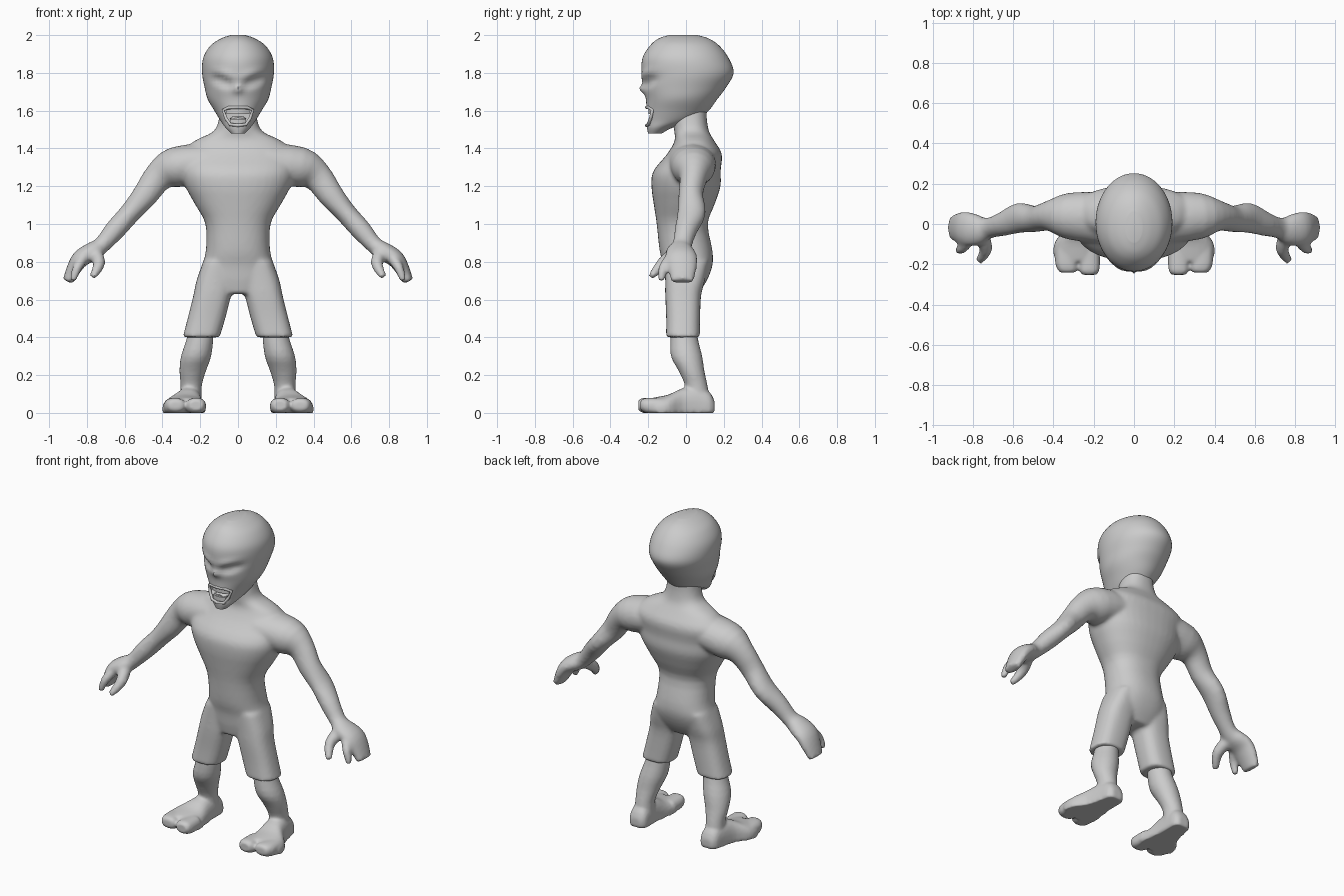
import bpy, bmesh, math
from mathutils import Vector

if "Cube" in bpy.data.objects:
    bpy.data.objects.remove(bpy.data.objects["Cube"])

skin = bpy.data.materials.new("grey_skin")
skin.diffuse_color = (0.6, 0.6, 0.6, 1)
skin.use_nodes = True
skin.node_tree.nodes["Principled BSDF"].inputs["Base Color"].default_value = skin.diffuse_color


def resample(st, k):
    """Smooth spline through the stations, k steps per span."""
    st = [tuple(s) for s in st]
    ext = [st[0]] + st + [st[-1]]
    out = []
    for a, b, c, d in zip(ext, ext[1:], ext[2:], ext[3:]):
        for i in range(k):
            t = i / k
            out.append([0.5 * (2 * q + (r - p) * t + (2 * p - 5 * q + 4 * r - s) * t * t
                               + (3 * q - p - 3 * r + s) * t ** 3)
                        for p, q, r, s in zip(a, b, c, d)])
    return out + [list(st[-1])]


def tube(bm, stations, ref, tangent=None, n=24, p=2.0, k=3):
    """Loft of superellipse sections; a station is x, y, z, side radius, ref radius."""
    st = resample(stations, k)
    pts = [Vector(s[:3]) for s in st]
    rings = []
    for i, s in enumerate(st):
        t = Vector(tangent) if tangent else pts[min(i + 1, len(pts) - 1)] - pts[max(i - 1, 0)]
        side = Vector(ref).cross(t).normalized()
        up = t.normalized().cross(side)
        ring = []
        for j in range(n):
            a = 2 * math.pi * j / n
            c, d = math.cos(a), math.sin(a)
            co = pts[i] + side * s[3] * math.copysign(abs(c) ** (2 / p), c) \
                + up * s[4] * math.copysign(abs(d) ** (2 / p), d)
            co.z = max(co.z, 0)
            ring.append(bm.verts.new(co))
        rings.append(ring)
    for a, b in zip(rings, rings[1:]):
        for j in range(n):
            bm.faces.new((a[j], a[(j + 1) % n], b[(j + 1) % n], b[j]))
    bm.faces.new(rings[0][::-1])
    bm.faces.new(rings[-1])


def flip(stations, s):
    return [(s * q[0],) + tuple(q[1:]) for q in stations]


def finish(bm, name, angle=50):
    bmesh.ops.recalc_face_normals(bm, faces=bm.faces)
    me = bpy.data.meshes.new(name)
    bm.to_mesh(me)
    bm.free()
    me.materials.append(skin)
    me.polygons.foreach_set("use_smooth", [True] * len(me.polygons))
    me.set_sharp_from_angle(angle=math.radians(angle))
    ob = bpy.data.objects.new(name, me)
    bpy.context.collection.objects.link(ob)
    return ob


def fuse(ob, voxel, smooth):
    """Blend overlapping volumes into one skin."""
    m = ob.modifiers.new("fuse", 'REMESH')
    m.mode, m.voxel_size, m.use_smooth_shade = 'VOXEL', voxel, True
    m = ob.modifiers.new("soften", 'SMOOTH')
    m.factor, m.iterations = 0.5, smooth


Y, Z = (0, 1, 0), (0, 0, 1)

# Body: torso with neck, shorts, arms and hands
torso = [(0, -.015, .63, .12, .08), (0, 0, .70, .18, .11), (0, .01, .78, .188, .13),
         (0, 0, .86, .17, .14), (0, -.02, 1.0, .172, .135), (0, -.01, 1.1, .225, .16),
         (0, 0, 1.2, .28, .183), (0, .005, 1.28, .30, .178), (0, .045, 1.37, .30, .145),
         (0, .045, 1.44, .23, .105), (0, .03, 1.49, .13, .092), (0, .02, 1.56, .10, .09),
         (0, .02, 1.64, .09, .09)]
shorts_leg = [(.10, .005, .80, .085, .115), (.12, -.005, .70, .10, .105),
              (.137, -.015, .62, .10, .095), (.167, -.015, .5, .10, .09),
              (.195, -.016, .40, .098, .09)]
arm = [(.15, .03, 1.33, .10, .13), (.33, .04, 1.30, .108, .115), (.42, .04, 1.25, .08, .075),
       (.49, .025, 1.155, .068, .065), (.57, .03, 1.06, .056, .075),
       (.65, 0, .97, .055, .06), (.72, -.02, .89, .045, .052), (.77, -.03, .855, .05, .075),
       (.83, -.025, .82, .047, .085), (.865, -.02, .77, .04, .078), (.902, -.02, .695, .028, .06)]
finger = [(.81, -.07, .83, .03, .03), (.85, -.12, .77, .026, .026), (.875, -.13, .70, .018, .018)]
thumb = [(.76, -.05, .85, .04, .04), (.735, -.125, .79, .033, .033), (.77, -.185, .72, .018, .02)]
bm = bmesh.new()
tube(bm, torso, Y, Z, n=40, p=2.3)
for s in (1, -1):
    tube(bm, flip(shorts_leg, s), Y, Z, p=2.6)
    tube(bm, flip(arm, s), Y)
    tube(bm, flip(finger, s), Y, n=12)
    tube(bm, flip(thumb, s), (1, 0, 0), n=12)
fuse(finish(bm, "body"), .011, 7)

# Bare lower legs with two-toed feet
shin = [(.195, -.01, .48, .065, .068), (.2, -.01, .40, .07, .072), (.222, .003, .30, .08, .083),
        (.24, .03, .22, .07, .068), (.248, .055, .14, .056, .06), (.25, .06, .05, .06, .07)]
foot = [(.25, .152, .03, .035, .03), (.25, .125, .03, .058, .08), (.255, .06, .03, .065, .11),
        (.265, -.02, .02, .078, .11), (.285, -.09, .02, .108, .078),
        (.285, -.15, .02, .115, .065), (.283, -.185, .03, .10, .048)]
inner_toe = [(.222, -.13, .035, .052, .045), (.222, -.20, .035, .053, .045),
             (.222, -.235, .04, .048, .038), (.222, -.252, .04, .034, .025)]
outer_toe = [(.337, -.12, .035, .057, .045), (.335, -.19, .035, .057, .045),
             (.33, -.225, .04, .05, .036), (.33, -.242, .04, .036, .025)]
bm = bmesh.new()
for s in (1, -1):
    tube(bm, flip(shin, s), Y, Z)
    for part in (foot, inner_toe, outer_toe):
        tube(bm, flip(part, s), Z, (0, -1, 0), p=2.4)
fuse(finish(bm, "legs_and_feet"), .009, 4)

# Head: height, front, back, half width
profile = [(1.478, -.2, -.13, .035), (1.51, -.207, -.07, .066), (1.55, -.21, .06, .095),
           (1.60, -.21, .12, .125), (1.66, -.212, .165, .16), (1.72, -.225, .21, .176),
           (1.80, -.235, .252, .19), (1.88, -.23, .225, .184), (1.945, -.19, .175, .145),
           (1.982, -.145, .12, .09), (2.0, -.09, .06, .04)]
bm = bmesh.new()
tube(bm, [(0, (f + b) / 2, z, w, (b - f) / 2) for z, f, b, w in profile], Y, Z, n=56, k=5)


def bump(x, z, cx, cz, sx, sz):
    return math.exp(-((x - cx) / sx) ** 2 - ((z - cz) / sz) ** 2)


# Slanted eye sockets, brow and nose
for v in bm.verts:
    if v.co.y < -.05:
        x, z = abs(v.co.x), v.co.z
        slant = .3 * (x - .085)
        v.co.y += .030 * bump(x, z, .085, 1.755 + slant, .05, .024)
        v.co.y -= .010 * bump(x, z, .075, 1.80 + slant, .06, .02)
        v.co.y -= .012 * bump(x, z, .085, 1.752 + slant, .022, .008)
        v.co.y -= .024 * bump(x, z, 0, 1.715, .022, .022)
head = finish(bm, "head")

# Mouth opening, wide above and narrow below
outline = [(0, 1.618), (.05, 1.616), (.078, 1.603), (.064, 1.56), (.042, 1.527), (0, 1.522)]
loop = outline + [(-x, z) for x, z in outline[-2:0:-1]]
bm = bmesh.new()
front = [bm.verts.new((x, -.32, z)) for x, z in loop]
back = [bm.verts.new((x, -.13, z)) for x, z in loop]
bm.faces.new(front)
bm.faces.new(back[::-1])
for i in range(len(loop)):
    j = (i + 1) % len(loop)
    bm.faces.new((front[j], front[i], back[i], back[j]))
cutter = finish(bm, "mouth_cutter")
cutter.hide_render = True
cutter.display_type = 'WIRE'
cut = head.modifiers.new("mouth", 'BOOLEAN')
cut.operation, cut.object, cut.solver = 'DIFFERENCE', cutter, 'EXACT'

# Lips
cu = bpy.data.curves.new("lips", 'CURVE')
cu.dimensions, cu.bevel_depth, cu.bevel_resolution = '3D', .009, 2
sp = cu.splines.new('POLY')
sp.points.add(len(loop) - 1)
for pt, (x, z) in zip(sp.points, loop):
    pt.co = (x, -.208 + 5 * x * x, z, 1)
sp.use_cyclic_u = True
sp.use_smooth = True
cu.materials.append(skin)
bpy.context.collection.objects.link(bpy.data.objects.new("lips", cu))


# Teeth rows, curved around the jaw
def teeth(name, half, z0, z1, y):
    bm = bmesh.new()
    cols = []
    for i in range(9):
        x = half * (i / 4 - 1)
        yy = y + 6 * x * x
        cols.append([bm.verts.new((x, yy + d, z)) for d, z in
                     ((0, z0), (0, z1), (.02, z1), (.02, z0))])
    for a, b in zip(cols, cols[1:]):
        for j in range(4):
            bm.faces.new((a[j], a[(j + 1) % 4], b[(j + 1) % 4], b[j]))
    bm.faces.new(cols[0])
    bm.faces.new(cols[-1][::-1])
    finish(bm, name, 30)


teeth("upper_teeth", .06, 1.582, 1.614, -.198)
teeth("lower_teeth", .043, 1.526, 1.556, -.198)

# Tongue
bm = bmesh.new()
tube(bm, [(0, -.12, 1.555, .04, .015), (0, -.16, 1.558, .04, .015), (0, -.185, 1.555, .025, .008)],
     Z, (0, -1, 0), n=12)
finish(bm, "tongue")
